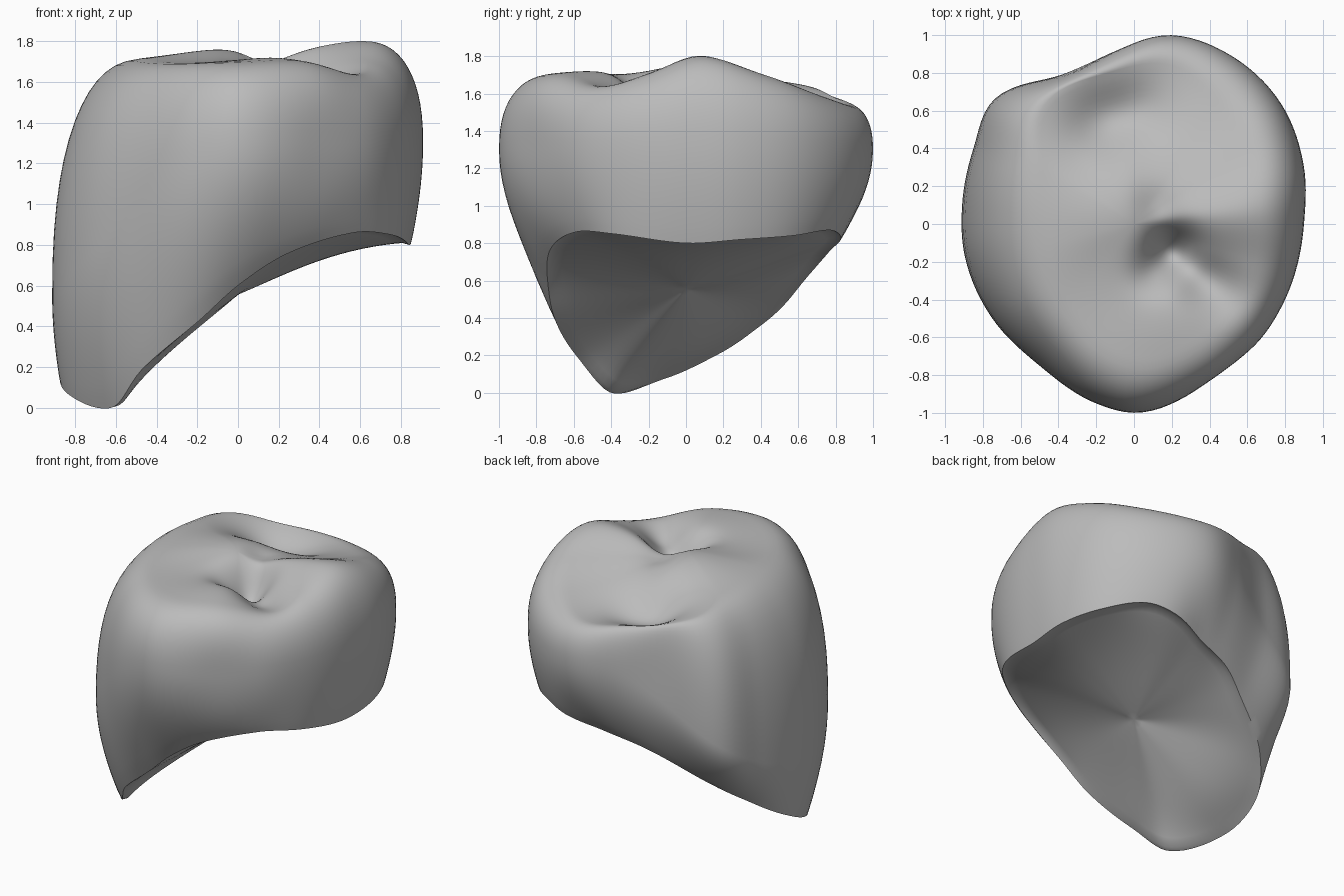
import bpy, bmesh, math

if "Cube" in bpy.data.objects:
    bpy.data.objects.remove(bpy.data.objects["Cube"], do_unlink=True)

SEGMENTS = 128
TAU = math.tau

# Widest outline of the crown, seen from above
OUTLINE = [(.9, 0), (.9, .3), (.77, .65), (.5, .9), (.2, 1), (-.1, .93), (-.4, .79),
           (-.74, .66), (-.85, .4), (-.91, .1), (-.9, -.15), (-.75, -.5), (-.5, -.75),
           (-.2, -.95), (0, -1), (.24, -.95), (.45, -.85), (.62, -.68), (.8, -.4)]
# Lower edge of the wall
MARGIN = [(.84, 0, .8), (.84, .3, .82), (.74, .57, .84), (.54, .77, .87), (.35, .83, .83),
          (.09, .77, .76), (-.17, .71, .69), (-.4, .6, .56), (-.71, .4, .36),
          (-.86, .18, .21), (-.85, -.1, .08), (-.62, -.4, 0), (-.47, -.58, .19),
          (-.2, -.71, .42), (0, -.74, .6), (.25, -.73, .76), (.57, -.59, .86), (.75, -.39, .85)]
# Ridge line around the chewing surface
CREST = [(.62, .08, 1.8), (.6, .4, 1.7), (.45, .65, 1.6), (.2, .84, 1.54), (-.14, .8, 1.59),
         (-.48, .62, 1.65), (-.5, .3, 1.69), (-.45, -.1, 1.7), (-.33, -.45, 1.69),
         (0, -.72, 1.69), (.3, -.65, 1.69), (.5, -.45, 1.66), (.6, -.2, 1.71)]
# Cusps and grooves: x, y, height, spread
BUMPS = [(-.04, .06, .1, .23), (.2, -.14, -.2, .09), (.36, -.28, -.08, .09),
         (.5, -.36, -.04, .1), (.12, .1, -.04, .08), (-.17, .54, -.11, .13),
         (.02, .6, -.06, .12), (.15, -.5, .03, .18), (.1, -.26, -.06, .08)]
# Hollows in the wall: x, y, z, depth
DENTS = [(.43, -.83, 1.3, .045), (-.2, .85, 1.3, .02)]


def polar_loop(points):
    """Smooth closed interpolation of radius and height by angle."""
    keys = sorted((math.atan2(p[1], p[0]) % TAU, math.hypot(p[0], p[1]), *p[2:]) for p in points)
    n = len(keys)

    def key(i):
        k = keys[i % n]
        return (k[0] + TAU * (i // n), *k[1:])

    def sample(angle):
        i = max([j for j in range(-1, n) if key(j)[0] <= angle])
        a, b, c, d = (key(i + j) for j in (-1, 0, 1, 2))
        h = c[0] - b[0]
        t = (angle - b[0]) / h
        out = []
        for j in range(1, len(b)):
            m0 = (c[j] - a[j]) / (c[0] - a[0]) * h
            m1 = (d[j] - b[j]) / (d[0] - b[0]) * h
            out.append((2*t**3 - 3*t*t + 1) * b[j] + (t**3 - 2*t*t + t) * m0
                       + (3*t*t - 2*t**3) * c[j] + (t**3 - t*t) * m1)
        return out
    return sample


outline, margin, crest = map(polar_loop, (OUTLINE, MARGIN, CREST))


def relief(x, y):
    return sum(h * math.exp(-((x - cx)**2 + (y - cy)**2) / (2 * s * s)) for cx, cy, h, s in BUMPS)


def dent(x, y, z):
    return sum(h * math.exp(-((x - cx)**2 + (y - cy)**2 + (z - cz)**2 / 2) / .05)
               for cx, cy, cz, h in DENTS)


def arch(x):
    """Height of the curved underside along the width."""
    t = max(0, (x + .62) / 1.45)
    return .8 * (1 - (1 - t)**2)


def column(angle):
    """Points from the top centre, down the wall, to the underside centre."""
    ca, sa = math.cos(angle), math.sin(angle)
    (wide,), (rm, zm), (rc, zc) = outline(angle), margin(angle), crest(angle)
    ze = 1.3 - .75 * max(0, -ca)**1.5
    pts = []
    # Chewing surface
    for i in range(1, 26):
        s = i / 25
        r = rc * s
        blend = s * s * (3 - 2 * s)
        pts.append((r, 1.66 + (zc - 1.66) * blend + relief(r * ca, r * sa)))
    # Rounded shoulder
    for i in range(1, 15):
        a = math.pi / 2 * (1 - i / 14)
        r = rc + (wide - rc) * max(0, math.cos(a))**.85
        z = ze + (zc - ze) * max(0, math.sin(a))**.85
        pts.append((r, z + relief(r * ca, r * sa) * math.sin(a)**2))
    # Tapering wall
    for i in range(1, 13):
        u = i / 12
        pts.append((rm + (wide - rm) * max(0, math.cos(u * math.pi / 2))**.9,
                    ze + (zm - ze) * u))
    # Hollows pressed into the wall
    pts[25:] = [(r - dent(r * ca, r * sa, z), z) for r, z in pts[25:]]
    # Rim and arched underside
    inner, zr = rm - .035, zm + .01
    pts.append((inner, zr))
    for i in range(1, 16):
        s = 1 - i / 16
        r = inner * s
        pts.append((r, arch(r * ca) + (zr - arch(inner * ca)) * s**(1.2 + .3 * ca)))
    return [(r * ca, r * sa, z) for r, z in pts]


# Skin the columns into one closed crown
bm = bmesh.new()
cols = [[bm.verts.new(p) for p in column(TAU * i / SEGMENTS)] for i in range(SEGMENTS)]
top = bm.verts.new((0, 0, 1.66 + relief(0, 0)))
under = bm.verts.new((0, 0, arch(0)))
for i, a in enumerate(cols):
    b = cols[(i + 1) % SEGMENTS]
    bm.faces.new((top, a[0], b[0]))
    for j in range(len(a) - 1):
        bm.faces.new((a[j], a[j + 1], b[j + 1], b[j]))
    bm.faces.new((a[-1], under, b[-1]))
bmesh.ops.recalc_face_normals(bm, faces=bm.faces)

# Relax the underside so that it flows evenly between its edges
inside = [v for col in cols for v in col[-15:]] + [under]
for _ in range(60):
    bmesh.ops.smooth_vert(bm, verts=inside, factor=.5, use_axis_z=True)
mesh = bpy.data.meshes.new("tooth_crown")
bm.to_mesh(mesh)
bm.free()

crown = bpy.data.objects.new("tooth_crown", mesh)
bpy.context.collection.objects.link(crown)

# Plain grey material
grey = bpy.data.materials.new("plain_grey")
grey.use_nodes = True
grey.diffuse_color = (.5, .5, .5, 1)
grey.node_tree.nodes["Principled BSDF"].inputs["Base Color"].default_value = (.5, .5, .5, 1)
mesh.materials.append(grey)

bpy.ops.object.select_all(action="DESELECT")
crown.select_set(True)
bpy.context.view_layer.objects.active = crown
bpy.ops.object.shade_smooth_by_angle(angle=math.radians(50))
